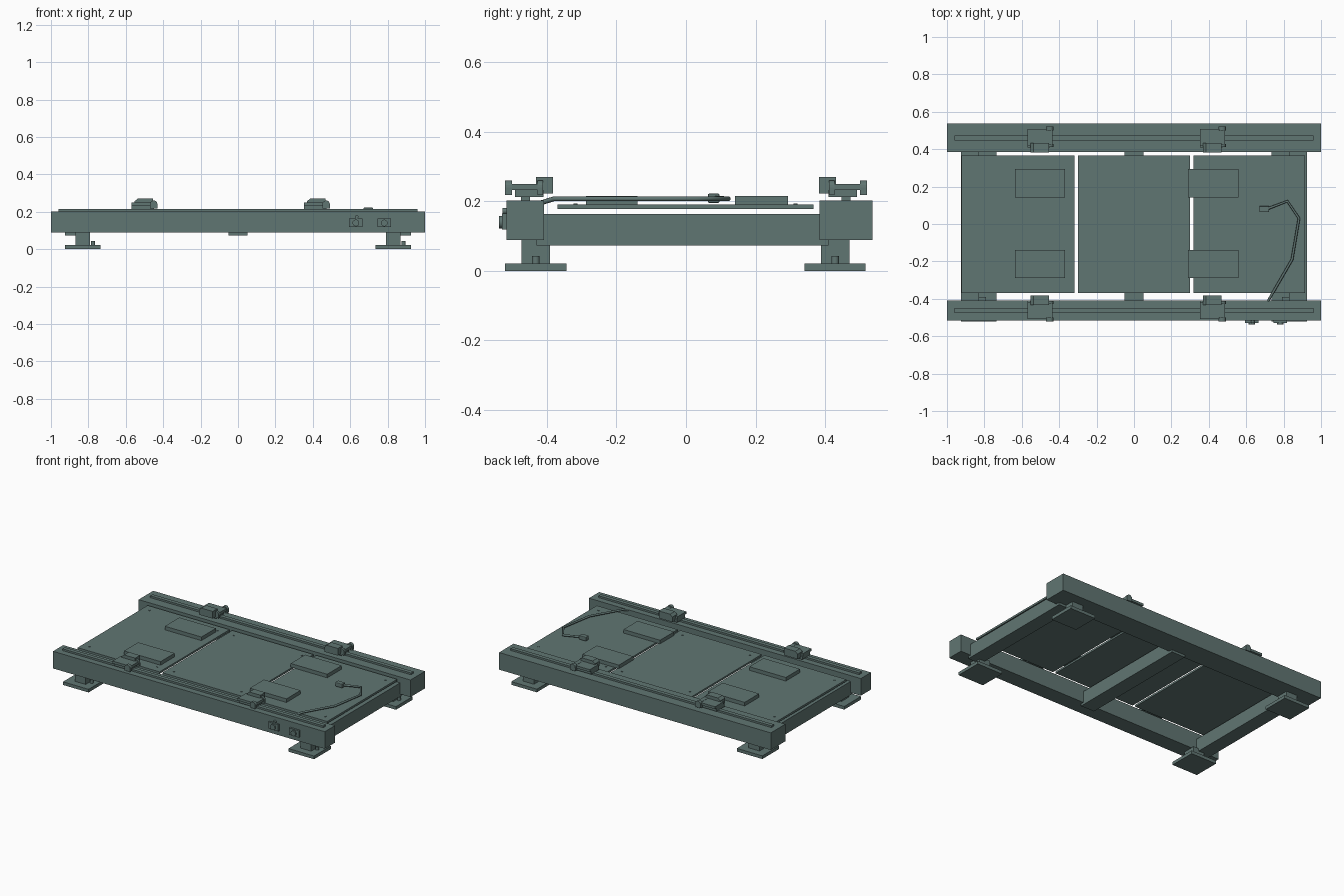
import bpy, bmesh, math
from mathutils import Vector

if "Cube" in bpy.data.objects:
    bpy.data.objects.remove(bpy.data.objects["Cube"])

# dark green-grey paint shared by all parts
paint = bpy.data.materials.new("dark_grey_paint")
paint.diffuse_color = (0.118, 0.18, 0.17, 1)
paint.use_nodes = True
paint.node_tree.nodes["Principled BSDF"].inputs["Base Color"].default_value = paint.diffuse_color


def finish(name, bm, bevel=0.0):
    bmesh.ops.recalc_face_normals(bm, faces=bm.faces)
    me = bpy.data.meshes.new(name)
    bm.to_mesh(me)
    bm.free()
    me.materials.append(paint)
    ob = bpy.data.objects.new(name, me)
    bpy.context.collection.objects.link(ob)
    if bevel:
        m = ob.modifiers.new("edge_bevel", 'BEVEL')
        m.width = bevel
        m.segments = 2
    return ob


def box(name, x0, x1, y0, y1, z0, z1, bevel=0.0):
    bm = bmesh.new()
    bmesh.ops.create_cube(bm, size=1)
    for v in bm.verts:
        v.co = Vector(((x0 + x1) / 2 + v.co.x * (x1 - x0),
                       (y0 + y1) / 2 + v.co.y * (y1 - y0),
                       (z0 + z1) / 2 + v.co.z * (z1 - z0)))
    return finish(name, bm, bevel)


def cylinder(name, p, q, r, sides=20):
    p, q = Vector(p), Vector(q)
    bm = bmesh.new()
    bmesh.ops.create_cone(bm, cap_ends=True, segments=sides, radius1=r, radius2=r,
                          depth=(q - p).length)
    rot = (q - p).to_track_quat('Z', 'Y')
    for v in bm.verts:
        v.co = rot @ v.co + (p + q) / 2
    ob = finish(name, bm)
    for f in ob.data.polygons:
        f.use_smooth = len(f.vertices) == 4
    return ob


def prism_y(name, profile, y0, y1):
    # extrude an XZ profile along y
    bm = bmesh.new()
    face = bm.faces.new([bm.verts.new((x, y0, z)) for x, z in profile])
    ext = bmesh.ops.extrude_face_region(bm, geom=[face])["geom"]
    for v in ext:
        if isinstance(v, bmesh.types.BMVert):
            v.co.y = y1
    return finish(name, bm)


# side rails with linear guides
box("front_rail", -1, 1, -0.516, -0.409, 0.088, 0.202)
box("back_rail", -1, 1, 0.384, 0.537, 0.088, 0.202)
for name, yc in (("front", -0.462), ("back", 0.460)):
    box(name + "_guide_rail", -0.96, 0.96, yc - 0.013, yc + 0.013, 0.2, 0.214)

# cross beams
for name, x0, x1 in (("left", -0.925, -0.83), ("middle", -0.05, 0.05), ("right", 0.83, 0.925)):
    box(name + "_cross_beam", x0, x1, -0.43, 0.41, 0.073, 0.163)

# feet: plate, post and levelling bolt
for xc in (-0.83, 0.83):
    for yc in (-0.432, 0.429):
        box("foot_plate", xc - 0.094, xc + 0.094, yc - 0.088, yc + 0.088, 0, 0.021)
        box("foot_post", xc - 0.04, xc + 0.04, yc - 0.041, yc + 0.041, 0.02, 0.09)
        cylinder("foot_bolt", (xc + 0.055, yc, 0.02), (xc + 0.055, yc, 0.043), 0.011, 12)

# deck panels with screws
for x0, x1 in ((-0.922, -0.319), (-0.299, 0.299), (0.319, 0.915)):
    box("deck_panel", x0, x1, -0.369, 0.367, 0.178, 0.191)
    for x in (x0 + 0.05, x1 - 0.05):
        for y in (-0.318, 0.315):
            cylinder("panel_screw", (x, y, 0.19), (x, y, 0.194), 0.006, 12)

# support pads
for x0, x1 in ((-0.637, -0.368), (0.289, 0.558)):
    for y0, y1 in ((-0.288, -0.14), (0.141, 0.293)):
        box("support_pad", x0, x1, y0, y1, 0.19, 0.215)

# clamp carriages, mirrored front and back
for side, yr in ((-1, -0.462), (1, 0.462)):
    def span(a, b):
        # a, b measured outward from the guide
        return sorted((yr + side * a, yr + side * b))
    for xc in (-0.509, 0.413):
        y0, y1 = span(-0.052, 0.03)
        box("carriage_block", xc - 0.06, xc + 0.06, y0, y1, 0.212, 0.233)
        y0, y1 = span(-0.045, 0.045)
        box("carriage_plate", xc - 0.06, xc + 0.06, y0, y1, 0.233, 0.249)
        y0, y1 = span(-0.08, -0.03)
        prism_y("clamp_jaw", [(xc - 0.045, 0.222), (xc + 0.055, 0.222), (xc + 0.055, 0.27),
                              (xc - 0.028, 0.27), (xc - 0.045, 0.255)], y0, y1)
        y0, y1 = span(-0.048, 0.056)
        box("clamp_bar", xc + 0.045, xc + 0.074, y0, y1, 0.232, 0.25)
        # round-topped lugs at both ends of the bar
        arc = [math.pi * i / 10 for i in range(11)]
        lug = [(xc + 0.058 + 0.02 * math.cos(t), 0.24 + 0.02 * math.sin(t)) for t in arc]
        lug += [(xc + 0.038, 0.218), (xc + 0.078, 0.218)]
        for a, b in ((0.038, 0.058), (-0.05, -0.035)):
            prism_y("clamp_lug", lug, *span(a, b))

# sensor cable and plug
cu = bpy.data.curves.new("sensor_cable", 'CURVE')
cu.dimensions = '3D'
cu.bevel_depth = 0.007
cu.bevel_resolution = 2
cu.use_fill_caps = True
cu.materials.append(paint)
path = [(0.715, -0.415, 0.196), (0.735, -0.38, 0.207), (0.845, -0.19, 0.207),
        (0.882, 0.03, 0.207), (0.82, 0.122, 0.207), (0.715, 0.082, 0.208)]
sp = cu.splines.new('POLY')
sp.points.add(len(path) - 1)
for pt, co in zip(sp.points, path):
    pt.co = (*co, 1)
bpy.context.collection.objects.link(bpy.data.objects.new("sensor_cable", cu))
box("sensor_plug", 0.67, 0.722, 0.063, 0.096, 0.195, 0.222, 0.004)

# control buttons on the front rail
for xc in (0.63, 0.782):
    box("button_plate", xc - 0.036, xc + 0.036, -0.529, -0.512, 0.119, 0.164)
    cylinder("push_button", (xc, -0.515, 0.14), (xc, -0.538, 0.14), 0.018)
cylinder("indicator_light", (0.635, -0.512, 0.172), (0.635, -0.528, 0.172), 0.009)
